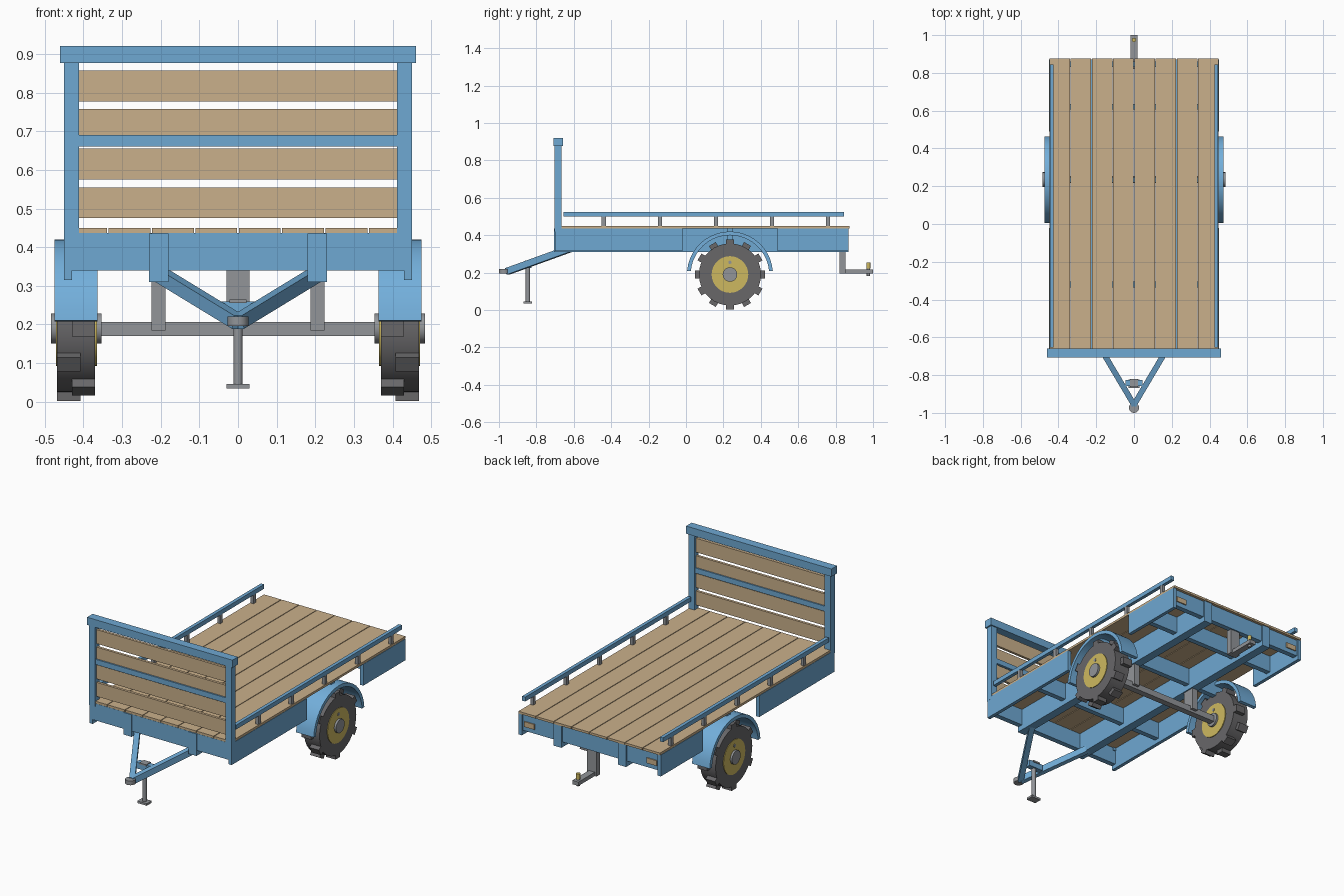
import bpy, bmesh, math
from mathutils import Matrix, Vector

if "Cube" in bpy.data.objects:
    bpy.data.objects.remove(bpy.data.objects["Cube"])


def srgb(r, g, b):
    return tuple((c / 255 / 12.92 if c < 10 else ((c / 255 + 0.055) / 1.055) ** 2.4) for c in (r, g, b)) + (1,)


def material(name, rgb):
    m = bpy.data.materials.new(name)
    m.diffuse_color = srgb(*rgb)
    m.use_nodes = True
    m.node_tree.nodes["Principled BSDF"].inputs["Base Color"].default_value = m.diffuse_color
    return m


BLUE = material("frame blue", (110, 168, 210))
LIGHT = material("fender blue", (115, 175, 219))
WOOD = material("plank tan", (202, 176, 139))
STEEL = material("steel grey", (146, 149, 153))
RUBBER = material("tyre grey", (104, 103, 105))
GOLD = material("rim yellow", (206, 185, 96))


def finish(name, bm, mat, smooth=False):
    bmesh.ops.recalc_face_normals(bm, faces=bm.faces)
    me = bpy.data.meshes.new(name)
    bm.to_mesh(me)
    bm.free()
    me.materials.append(mat)
    ob = bpy.data.objects.new(name, me)
    bpy.context.collection.objects.link(ob)
    if smooth:
        bpy.ops.object.select_all(action='DESELECT')
        ob.select_set(True)
        bpy.context.view_layer.objects.active = ob
        bpy.ops.object.shade_smooth_by_angle(angle=math.radians(35))
    return ob


def box(name, mat, x, y, z):
    """Box from (min, max) ranges on each axis."""
    bm = bmesh.new()
    mid = Vector([(a + b) / 2 for a, b in (x, y, z)])
    size = [b - a for a, b in (x, y, z)]
    bmesh.ops.create_cube(bm, size=1, matrix=Matrix.Translation(mid) @ Matrix.Diagonal((*size, 1)))
    return finish(name, bm, mat)


def pair(name, mat, x, y, z):
    """Mirrored boxes on both sides."""
    box(name + "_right", mat, x, y, z)
    box(name + "_left", mat, (-x[1], -x[0]), y, z)


def disc(name, mat, centre, r, depth, axis='Z', n=32):
    bm = bmesh.new()
    rot = Matrix.Rotation(math.pi / 2, 4, 'Y') if axis == 'X' else Matrix()
    bmesh.ops.create_cone(bm, cap_ends=True, segments=n, radius1=r, radius2=r, depth=depth,
                          matrix=Matrix.Translation(centre) @ rot)
    return finish(name, bm, mat, True)


def beam(name, mat, p, q, w, h):
    """Rectangular bar between two points."""
    p, q = Vector(p), Vector(q)
    d = (q - p).normalized()
    side = d.cross(Vector((0, 0, 1))).normalized()
    up = side.cross(d)
    rot = Matrix((side, d, up)).transposed().to_4x4()
    bm = bmesh.new()
    bmesh.ops.create_cube(bm, size=1, matrix=Matrix.Translation((p + q) / 2) @ rot
                          @ Matrix.Diagonal((w, (q - p).length, h, 1)))
    return finish(name, bm, mat)


# Deck planks
pitch = 0.9 / 8
for i in range(8):
    x0 = -0.45 + i * pitch
    box(f"deck_plank_{i}", WOOD, (x0 + 0.002, x0 + pitch - 0.002), (-0.70, 0.875), (0.437, 0.45))

# Chassis: long beams, broken side skirts and cross members
pair("chassis_beam", BLUE, (0.18, 0.23), (-0.705, 0.87), (0.31, 0.436))
pair("front_side_skirt", BLUE, (0.43, 0.45), (-0.70, -0.02), (0.315, 0.437))
pair("rear_side_skirt", BLUE, (0.43, 0.45), (0.49, 0.87), (0.315, 0.437))
for i, y in enumerate((-0.685, -0.32, 0.235, 0.62, 0.845)):
    box(f"cross_member_{i}", BLUE, (-0.435, 0.435), (y - 0.015, y + 0.015), (0.34, 0.4365))
pair("rear_reflector", WOOD, (0.355, 0.42), (0.858, 0.866), (0.365, 0.395))

# Headboard
pair("headboard_post", BLUE, (0.412, 0.4505), (-0.703, -0.665), (0.42, 0.88))
box("headboard_cap", BLUE, (-0.46, 0.46), (-0.708, -0.658), (0.877, 0.921))
box("headboard_rail", BLUE, (-0.413, 0.413), (-0.70, -0.67), (0.66, 0.69))
for i, z in enumerate((0.475, 0.575, 0.677, 0.777)):
    box(f"headboard_slat_{i}", WOOD, (-0.413, 0.413), (-0.692, -0.677), (z, z + 0.08))

# Side rails on short stakes
pair("side_rail", BLUE, (0.426, 0.446), (-0.655, 0.845), (0.50, 0.525))
for i in range(5):
    y = -0.44 + 0.3 * i
    pair(f"rail_stake_{i}", STEEL, (0.427, 0.445), (y - 0.011, y + 0.011), (0.445, 0.505))

# Wheels, fenders and axle
WY, WZ = 0.235, 0.19
box("axle", STEEL, (-0.37, 0.37), (WY - 0.018, WY + 0.018), (0.17, 0.206))
pair("axle_bracket", STEEL, (0.187, 0.224), (WY - 0.035, WY + 0.035), (0.185, 0.315))


def wheel(s, label):
    disc("tyre_" + label, RUBBER, (s * 0.419, WY, WZ), 0.166, 0.098, 'X', 36)
    bm = bmesh.new()
    for i in range(12):
        # Lugs alternate between inner and outer shoulder
        x = 0.4 if i % 2 else 0.438
        m = (Matrix.Translation((s * x, WY, WZ)) @ Matrix.Rotation(i * math.pi / 6, 4, 'X')
             @ Matrix.Translation((0, 0, 0.172)) @ Matrix.Diagonal((0.06, 0.042, 0.032, 1)))
        bmesh.ops.create_cube(bm, size=1, matrix=m)
    finish("tyre_lugs_" + label, bm, RUBBER)
    disc("rim_" + label, GOLD, (s * 0.4185, WY, WZ), 0.098, 0.106, 'X')
    disc("hub_" + label, STEEL, (s * 0.4185, WY, WZ), 0.039, 0.13, 'X', 20)
    disc("valve_" + label, STEEL, (s * 0.419, WY, WZ + 0.065), 0.009, 0.112, 'X', 10)


def fender(s, label):
    bm = bmesh.new()
    n, a0 = 20, math.radians(5)
    rows = []
    for i in range(n + 1):
        a = a0 + (math.pi - 2 * a0) * i / n
        rows.append([bm.verts.new((s * x, WY + r * math.cos(a), WZ + r * math.sin(a)))
                     for x, r in ((0.363, 0.23), (0.475, 0.23), (0.475, 0.21), (0.363, 0.21))])
    for p, q in zip(rows, rows[1:]):
        for k in range(4):
            bm.faces.new((p[k], p[(k + 1) % 4], q[(k + 1) % 4], q[k]))
    bm.faces.new(rows[0])
    bm.faces.new(rows[-1])
    finish("fender_" + label, bm, LIGHT, True)


for s, label in ((1, "right"), (-1, "left")):
    wheel(s, label)
    fender(s, label)
    # Drawbar arm
    beam("drawbar_" + label, BLUE, (s * 0.2, -0.62, 0.328), (0, -0.957, 0.206), 0.03, 0.036)

# Coupler and parking jack
disc("coupler", STEEL, (0, -0.973, 0.208), 0.027, 0.024, 'Z', 20)
box("jack_plate", BLUE, (-0.046, 0.046), (-0.857, -0.825), (0.225, 0.26))
disc("jack_leg", STEEL, (0, -0.845, 0.15), 0.012, 0.22, 'Z', 16)
box("jack_head", STEEL, (-0.022, 0.022), (-0.862, -0.82), (0.255, 0.264))
box("jack_foot", STEEL, (-0.03, 0.03), (-0.868, -0.824), (0.034, 0.046))

# Rear hitch
box("hitch_plate", STEEL, (-0.03, 0.03), (0.82, 0.852), (0.195, 0.345))
box("hitch_tongue", STEEL, (-0.019, 0.019), (0.84, 1.0), (0.195, 0.217))
disc("hitch_pin", STEEL, (0, 0.975, 0.205), 0.009, 0.045, 'Z', 16)
disc("hitch_pin_head", GOLD, (0, 0.975, 0.238), 0.011, 0.03, 'Z', 16)
